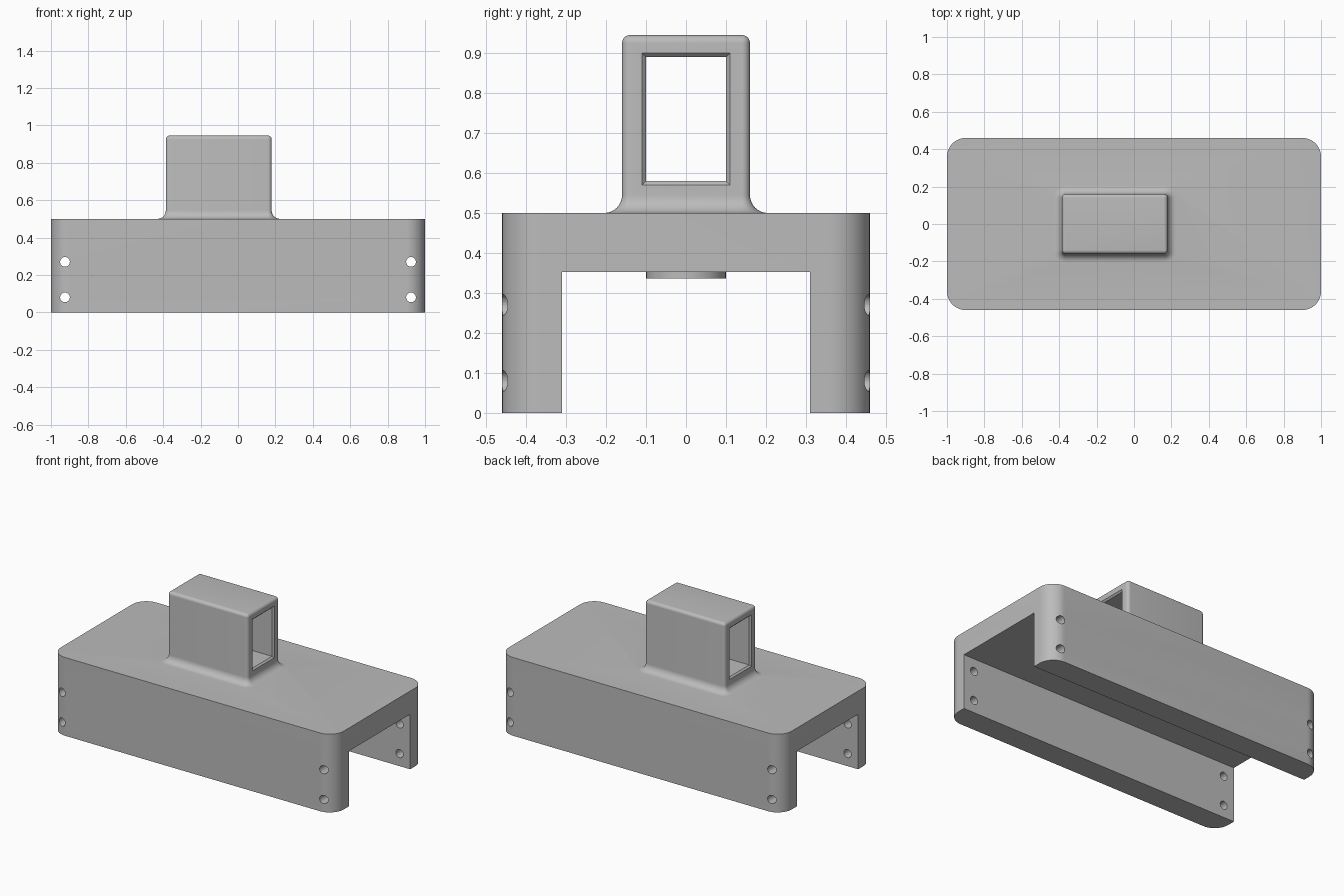
import bpy
import bmesh
from math import sin, cos, pi, radians

cube = bpy.data.objects.get("Cube")
if cube:
    bpy.data.objects.remove(cube, do_unlink=True)

grey = bpy.data.materials.new("light_grey")
grey.use_nodes = True
COLOR = (0.5, 0.5, 0.5, 1)
grey.diffuse_color = COLOR
grey.node_tree.nodes["Principled BSDF"].inputs["Base Color"].default_value = COLOR


def rounded_rect(hx, hy, r, steps=8):
    """Outline of a rectangle with rounded corners, counter-clockwise."""
    pts = []
    for i, (sx, sy) in enumerate([(1, 1), (-1, 1), (-1, -1), (1, -1)]):
        for k in range(steps + 1):
            a = pi / 2 * (i + k / steps)
            pts.append((sx * (hx - r) + r * cos(a), sy * (hy - r) + r * sin(a)))
    return pts


def loft(name, rings):
    """Closed solid through rings of 3D points with equal counts."""
    bm = bmesh.new()
    loops = [[bm.verts.new(p) for p in ring] for ring in rings]
    n = len(loops[0])
    for a, b in zip(loops, loops[1:]):
        for i in range(n):
            j = (i + 1) % n
            bm.faces.new((a[i], a[j], b[j], b[i]))
    bm.faces.new(loops[0][::-1])
    bm.faces.new(loops[-1])
    bmesh.ops.recalc_face_normals(bm, faces=bm.faces)
    mesh = bpy.data.meshes.new(name)
    bm.to_mesh(mesh)
    bm.free()
    mesh.materials.append(grey)
    obj = bpy.data.objects.new(name, mesh)
    bpy.context.collection.objects.link(obj)
    return obj


def boolean(target, tool, operation):
    bpy.context.view_layer.objects.active = target
    mod = target.modifiers.new("Cut", "BOOLEAN")
    mod.operation = operation
    mod.solver = "EXACT"
    mod.object = tool
    bpy.ops.object.modifier_apply(modifier=mod.name)
    bpy.data.objects.remove(tool, do_unlink=True)


# Saddle body with rounded vertical corners
outline = rounded_rect(1.0, 0.46, 0.1, 12)
body = loft("saddle_body", [[(x, y, z) for x, y in outline] for z in (0, 0.5)])

# Tower: flared foot, straight walls, rounded top edge
CX, HX, HY, TOP = -0.103, 0.283, 0.16, 0.945
FOOT, EDGE, STEPS = 0.045, 0.02, 8
profile = [(FOOT, 0.46)]
for k in range(STEPS + 1):
    a = pi / 2 * k / STEPS
    profile.append((FOOT * (1 - sin(a)), 0.5 + FOOT * (1 - cos(a))))
for k in range(STEPS):
    a = pi / 2 * k / STEPS
    profile.append((-EDGE * (1 - cos(a)), TOP - EDGE + EDGE * sin(a)))
profile.append((-EDGE * 0.95, TOP))
tower = loft("tower", [
    [(CX + x, y, z) for x, y in rounded_rect(HX + d, HY + d, EDGE + d)]
    for d, z in profile])
boolean(body, tower, "UNION")

# Window through the tower with bevelled rims at both ends
rings = []
for x, grow in ((-0.6, 0.224), (-HX, 0.01), (0.01 - HX, 0),
                (HX - 0.01, 0), (HX, 0.01), (0.6, 0.01)):
    grow = min(grow, 0.01)
    rings.append([(CX + x, sy * (0.1 + grow), 0.735 + sz * (0.155 + grow))
                  for sy, sz in ((1, 1), (-1, 1), (-1, -1), (1, -1))])
boolean(body, loft("window_cutter", rings), "DIFFERENCE")

# Channel along the underside
channel = [[(x, y, z) for y, z in ((-0.31, -0.2), (0.31, -0.2), (0.31, 0.352), (-0.31, 0.352))]
           for x in (-1.2, 1.2)]
boolean(body, loft("channel_cutter", channel), "DIFFERENCE")

# Screw holes near the four ends of the legs
for x in (-0.925, 0.925):
    for z in (0.08, 0.27):
        hole = [[(x + px, y, z + pz) for px, pz in rounded_rect(0.026, 0.026, 0.0259, 6)]
                for y in (-0.6, 0.6)]
        boolean(body, loft("hole_cutter", hole), "DIFFERENCE")

# Low round boss under the channel roof
boss = rounded_rect(0.1, 0.1, 0.0999, 10)
loft("round_boss", [[(CX + x, y, z) for x, y in boss] for z in (0.336, 0.36)])

# Smooth the curves, keep hard edges
for obj in bpy.context.scene.objects:
    if obj.type == "MESH":
        bpy.ops.object.select_all(action="DESELECT")
        obj.select_set(True)
        bpy.context.view_layer.objects.active = obj
        bpy.ops.object.shade_smooth_by_angle(angle=radians(30))
